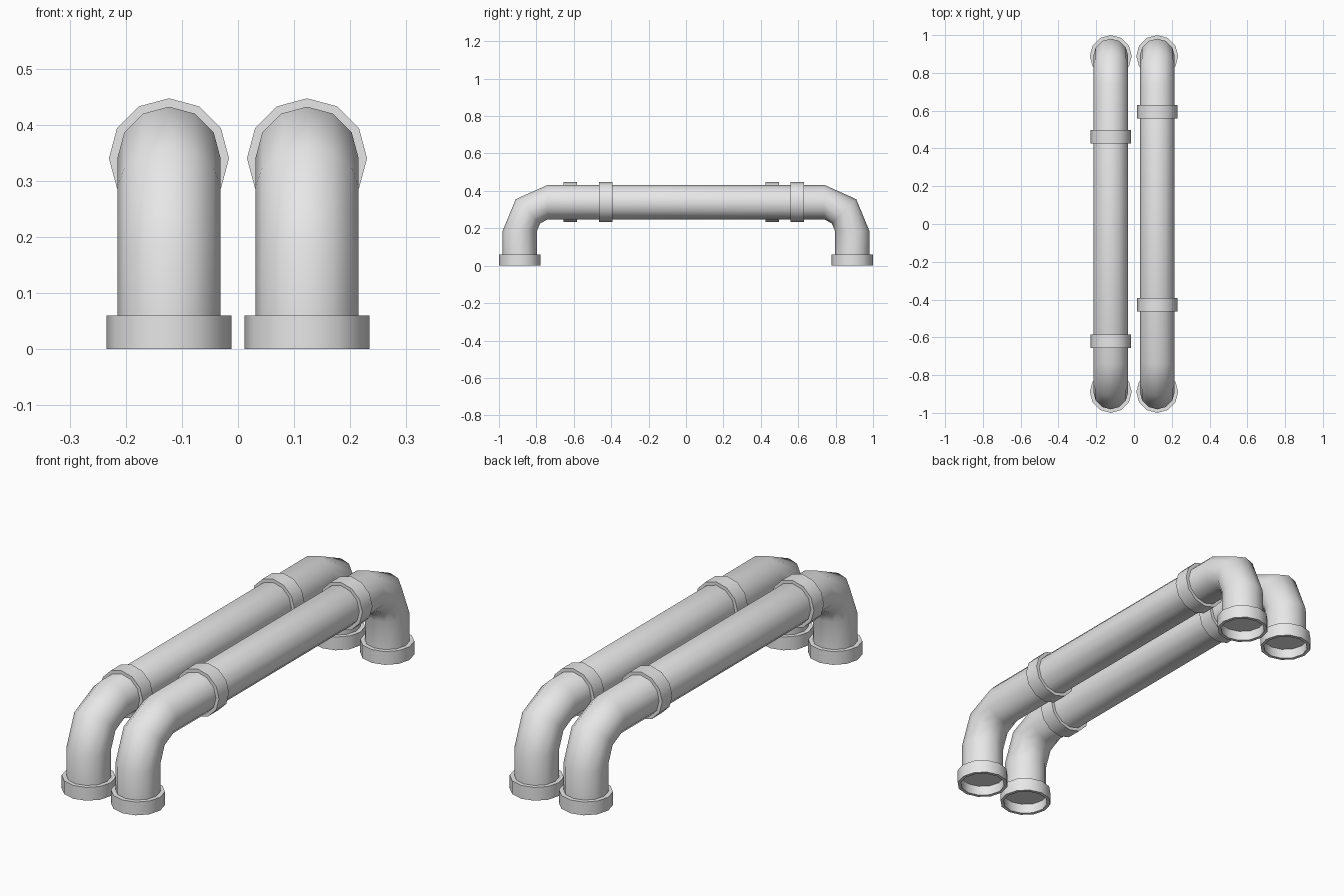
import bpy, bmesh, math
from mathutils import Vector, Matrix

if "Cube" in bpy.data.objects:
    bpy.data.objects.remove(bpy.data.objects["Cube"])

SIDES = 12
PIPE_X, PIPE_R, AXIS_Z = 0.123, 0.092, 0.34
LEG_Y, BEND_Y, BEND_Z = 0.889, 0.74, 0.185

grey = bpy.data.materials.new("light grey plastic")
grey.diffuse_color = (0.8, 0.8, 0.8, 1)
grey.use_nodes = True
grey.node_tree.nodes["Principled BSDF"].inputs["Base Color"].default_value = grey.diffuse_color


def loft(name, rings, closed=False, caps=False):
    """Skin a list of rings of points into one smooth-by-angle object."""
    bm = bmesh.new()
    loops = [[bm.verts.new(p) for p in ring] for ring in rings]
    pairs = list(zip(loops, loops[1:]))
    if closed:
        pairs.append((loops[-1], loops[0]))
    for a, b in pairs:
        for i in range(SIDES):
            j = (i + 1) % SIDES
            bm.faces.new((a[i], a[j], b[j], b[i]))
    if caps:
        bm.faces.new(loops[0])
        bm.faces.new(loops[-1])
    bmesh.ops.recalc_face_normals(bm, faces=bm.faces)
    me = bpy.data.meshes.new(name)
    bm.to_mesh(me)
    bm.free()
    ob = bpy.data.objects.new(name, me)
    bpy.context.collection.objects.link(ob)
    me.materials.append(grey)
    bpy.ops.object.select_all(action='DESELECT')
    bpy.context.view_layer.objects.active = ob
    ob.select_set(True)
    bpy.ops.object.shade_smooth_by_angle(angle=math.radians(50))
    return ob


def circle(r, h):
    return [Vector((r * math.sin(math.tau * i / SIDES), r * math.cos(math.tau * i / SIDES), h))
            for i in range(SIDES)]


def lathe(name, profile, matrix, closed=False, caps=False):
    return loft(name, [[matrix @ p for p in circle(r, h)] for r, h in profile], closed, caps)


def bent_pipe(name, x):
    # Ring stations: centre and outward direction in the YZ plane
    stations = [((-LEG_Y, 0.045), 180), ((-LEG_Y, BEND_Z), 180)]
    bend = LEG_Y - BEND_Y
    a = math.radians(135)
    stations.append(((-BEND_Y + bend * math.cos(a), BEND_Z + bend * math.sin(a)), 135))
    stations.append(((-BEND_Y, AXIS_Z), 90))
    stations += [((-y, z), 180 - d) for (y, z), d in reversed(stations)]
    rings = []
    for (y, z), d in stations:
        d = math.radians(d)
        out = Vector((0, math.cos(d), math.sin(d)))
        rings.append([Vector((x + p.x, y, z)) + out * p.y for p in circle(PIPE_R, 0)])
    loft(name, rings, caps=True)


TO_Y = Matrix.Rotation(math.radians(-90), 4, 'X')
# Sleeve couplings sit at staggered places on the two pipes
for side, x, sleeves in (("left", -PIPE_X, (-0.62, 0.462)), ("right", PIPE_X, (-0.428, 0.595))):
    bent_pipe(side + "_pipe", x)
    for y in sleeves:
        lathe(side + "_sleeve", [(0.088, -0.036), (0.107, -0.036), (0.107, 0.036), (0.088, 0.036)],
              Matrix.Translation((x, y, AXIS_Z)) @ TO_Y, closed=True)
    # Foot collars with a recessed socket underneath
    for y in (-LEG_Y, LEG_Y):
        lathe(side + "_foot_collar", [(0.088, 0.06), (0.111, 0.06), (0.111, 0), (0.096, 0), (0.096, 0.045)],
              Matrix.Translation((x, y, 0)), caps=True)
